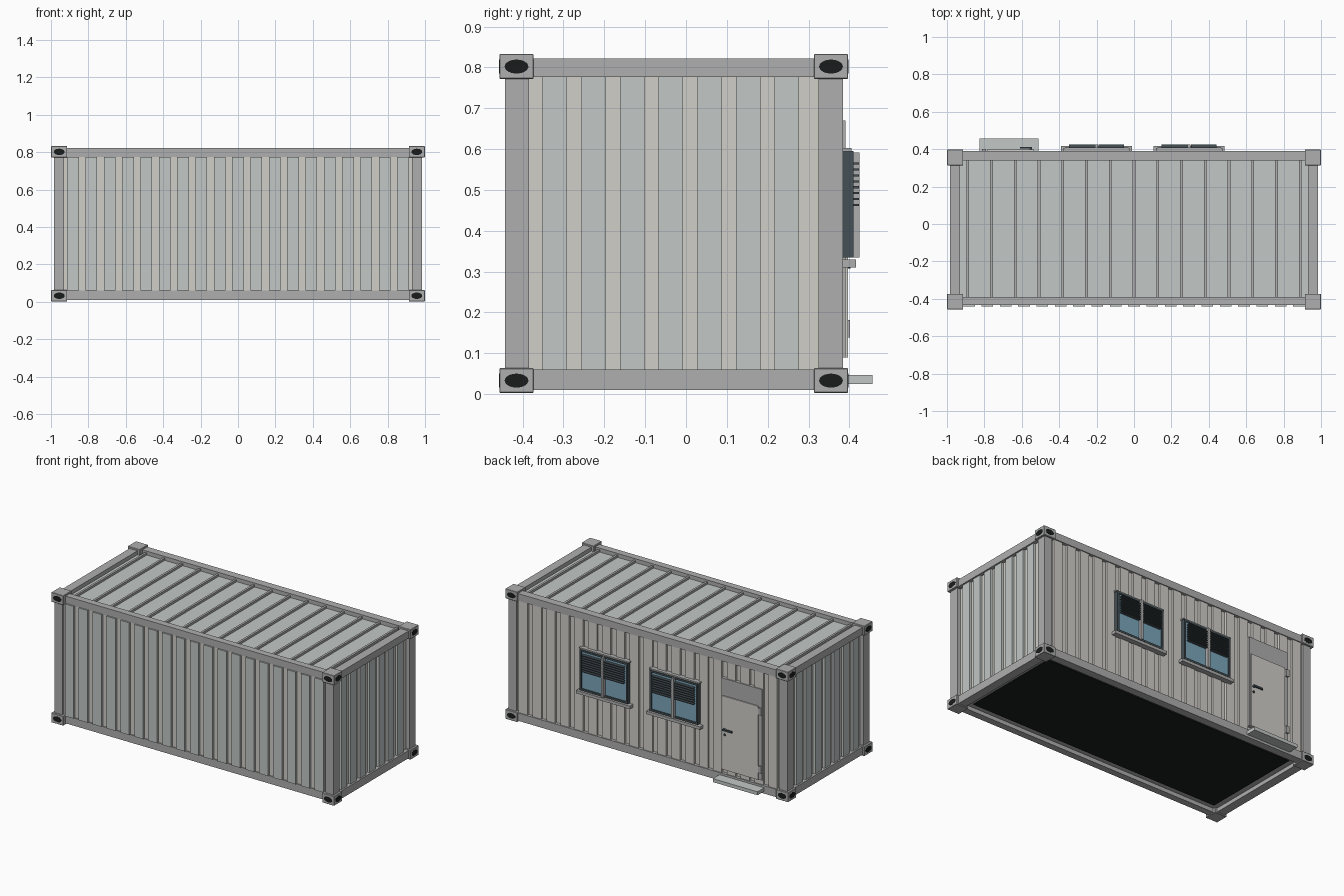
import bpy
from math import pi

if "Cube" in bpy.data.objects:
    bpy.data.objects.remove(bpy.data.objects["Cube"])

CY = -0.03            # container centre line (step and windows stick out behind)
YF, YB = -0.443, 0.385


def mat(name, r, g, b):
    m = bpy.data.materials.new(name)
    m.diffuse_color = (r, g, b, 1)
    m.use_nodes = True
    m.node_tree.nodes["Principled BSDF"].inputs["Base Color"].default_value = m.diffuse_color
    return m


BLACK = mat("black", 0.01, 0.012, 0.012)
DARK = mat("dark_trim", 0.06, 0.08, 0.09)
GLASS = mat("glass_blue", 0.2, 0.38, 0.5)
PANEL = mat("panel_grey", 0.54, 0.58, 0.57)
CREAM = mat("wall_grey", 0.63, 0.62, 0.58)
STEEL = mat("frame_grey", 0.43, 0.43, 0.43)


def box(name, x, y, z, m=None, bevel=0):
    """Box from (min, max) ranges on each axis."""
    bpy.ops.mesh.primitive_cube_add(size=1, location=[(a + b) / 2 for a, b in (x, y, z)])
    o = bpy.context.object
    o.name = name
    o.scale = [abs(b - a) for a, b in (x, y, z)]
    bpy.ops.object.transform_apply(location=False, rotation=False, scale=True)
    if m:
        o.data.materials.append(m)
    if bevel:
        b = o.modifiers.new("bevel", 'BEVEL')
        b.width = bevel
        b.segments = 1
    return o


def span(c, w):
    return (c - w / 2, c + w / 2)


def disc(name, loc, rot, m, rx, rz, depth):
    """Oval disc; its long side runs along the wall."""
    bpy.ops.mesh.primitive_cylinder_add(vertices=32, radius=1, depth=depth, location=loc, rotation=rot)
    o = bpy.context.object
    o.name = name
    o.scale = (rx, rz, 1)
    o.data.materials.append(m)
    return o


# corner castings with oval holes, and corner posts
for sx in (-1, 1):
    for sy in (-1, 1):
        cy = CY + sy * 0.385
        for z0 in (0.003, 0.772):
            zc = z0 + 0.03
            box("corner_casting", span(sx * 0.956, 0.085), span(cy, 0.084), (z0, z0 + 0.061), STEEL, 0.002)
            o = disc("casting_hole_end", (sx * 0.997, cy, zc), (0, pi / 2, 0), BLACK, 0.017, 0.029, 0.006)
            o = disc("casting_hole_side", (sx * 0.956, CY + sy * 0.4265, zc), (pi / 2, 0, 0), BLACK, 0.029, 0.017, 0.003)
        py = (YF, -0.385) if sy < 0 else (0.325, YB)
        box("corner_post", span(sx * 0.957, 0.056), py, (0.05, 0.78), STEEL)

# top and bottom rails
for z in ((0.01, 0.06), (0.776, 0.822)):
    box("front_rail", (-0.93, 0.93), (-0.433, -0.39), z, STEEL)
    box("back_rail", (-0.93, 0.93), (0.34, 0.39), z, STEEL)
    for s in (-1, 1):
        box("end_rail", span(s * 0.957, 0.056), (-0.39, 0.335), z, STEEL)

# wall sheets
box("front_wall", (-0.935, 0.935), (-0.427, -0.41), (0.055, 0.78), CREAM)
box("back_wall", (-0.935, 0.935), (0.35, 0.37), (0.055, 0.78), CREAM)
for s in (-1, 1):
    box("end_wall", span(s * 0.95, 0.02), (-0.39, 0.33), (0.055, 0.78), CREAM)
    # end ribs
    for i in range(7):
        box("end_rib", span(s * 0.965, 0.02), span(-0.321 + i * 0.0947, 0.06), (0.06, 0.776), PANEL)

# side ribs
for i in range(19):
    x = (i - 9) * 0.098
    box("front_rib", span(x, 0.062), (-0.442, -0.42), (0.06, 0.776), PANEL)
    box("back_rib", span(x, 0.062), (0.36, 0.384), (0.06, 0.776), CREAM)

# roof, roof ribs
box("roof", (-0.935, 0.935), (-0.395, 0.345), (0.78, 0.797), PANEL)
for i in range(15):
    box("roof_rib", span((i - 7) * 0.127, 0.014), (-0.39, 0.34), (0.79, 0.811), STEEL)

# floor
box("floor_frame", (-0.935, 0.935), (-0.395, 0.345), (0.035, 0.055), STEEL)
box("floor_underside", (-0.89, 0.89), (-0.355, 0.305), (0.029, 0.04), BLACK)

# windows
for cx in (-0.2, 0.295):
    W = 0.34
    box("window_glass", span(cx, W - 0.02), (0.38, 0.403), (0.345, 0.585), GLASS)
    for s in (-1, 1):
        box("window_frame_side", span(cx + s * (W / 2 - 0.006), 0.012), (0.375, 0.41), (0.335, 0.595), DARK)
    for z in (0.34, 0.588):
        box("window_frame_bar", span(cx, W), (0.375, 0.41), span(z, 0.012), DARK)
    box("window_head", span(cx, W + 0.014), (0.375, 0.405), (0.594, 0.602), STEEL)
    box("window_sill", span(cx, 0.38), (0.38, 0.416), (0.31, 0.329), STEEL)
    box("window_mullion", span(cx, 0.016), (0.38, 0.425), (0.335, 0.592), STEEL)
    # shutter slats over the upper half
    for s in (-1, 1):
        for i in range(8):
            box("window_slat", span(cx + s * 0.078, 0.138), (0.402, 0.424), span(0.463 + i * 0.0145, 0.005), DARK)

# door with lintel panel, hinges, handle and step
box("door_surround", (-0.81, -0.525), (0.36, 0.391), (0.09, 0.67), STEEL)
box("door_leaf", (-0.785, -0.535), (0.37, 0.397), (0.09, 0.56), CREAM)
for z in (0.16, 0.53):
    box("door_hinge", (-0.812, -0.79), (0.38, 0.402), span(z, 0.044), STEEL)
box("door_handle", (-0.61, -0.545), (0.404, 0.413), span(0.35, 0.011), DARK)
box("handle_stem", (-0.558, -0.545), (0.39, 0.406), span(0.35, 0.011), DARK)
disc("key_hole", (-0.552, 0.398, 0.315), (pi / 2, 0, 0), DARK, 0.007, 0.007, 0.01)
box("door_step", (-0.825, -0.51), (0.38, 0.457), (0.025, 0.047), PANEL)
